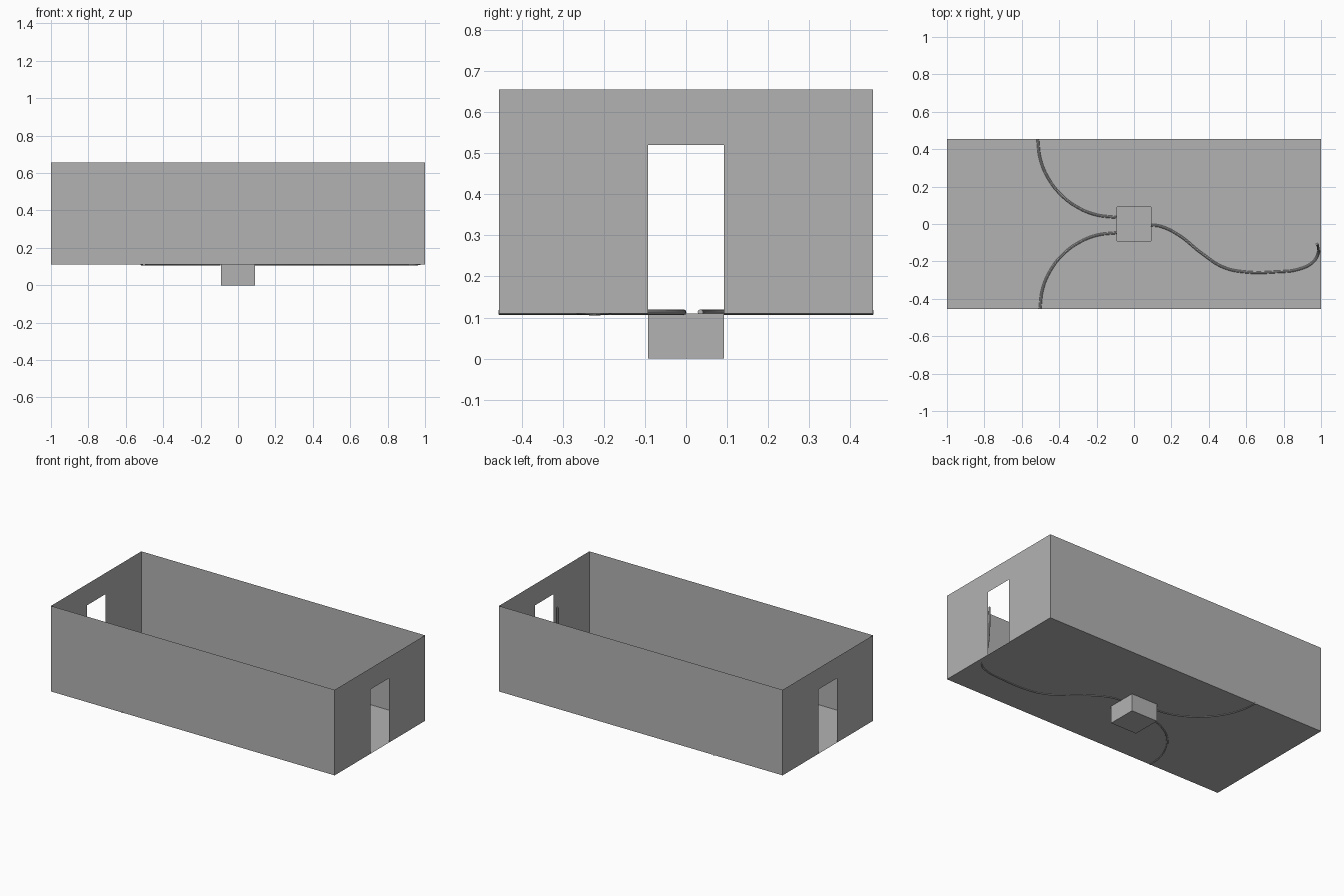
import bpy, bmesh, math

if "Cube" in bpy.data.objects:
    bpy.data.objects.remove(bpy.data.objects["Cube"])

L, W = 1.0, 0.455            # half length and half width of the room
FLOOR, TOP = 0.11, 0.655     # floor and wall-top heights
D, DOOR_TOP = 0.092, 0.52    # half width of doors and pit, door height

grey = bpy.data.materials.new("plain grey")
grey.diffuse_color = (0.45, 0.45, 0.45, 1)
grey.use_nodes = True
grey.node_tree.nodes["Principled BSDF"].inputs["Base Color"].default_value = grey.diffuse_color


def sheet(name, faces):
    """Thin single-surface part from a few polygons."""
    bm = bmesh.new()
    for f in faces:
        bm.faces.new([bm.verts.new(p) for p in f])
    bmesh.ops.remove_doubles(bm, verts=bm.verts, dist=1e-5)
    bmesh.ops.recalc_face_normals(bm, faces=bm.faces)
    me = bpy.data.meshes.new(name)
    bm.to_mesh(me)
    bm.free()
    me.materials.append(grey)
    ob = bpy.data.objects.new(name, me)
    bpy.context.collection.objects.link(ob)
    return ob


def corners(hx, hy, z):
    return [(-hx, -hy, z), (hx, -hy, z), (hx, hy, z), (-hx, hy, z)]


def ring(a, b):
    """Quads joining two four-point loops."""
    return [(a[i], a[(i + 1) % 4], b[(i + 1) % 4], b[i]) for i in range(4)]


def cable(name, pts, radius=0.007):
    cu = bpy.data.curves.new(name, 'CURVE')
    cu.dimensions = '3D'
    cu.bevel_depth = radius
    cu.bevel_resolution = 2
    cu.resolution_u = 8
    cu.use_fill_caps = True
    sp = cu.splines.new('BEZIER')
    sp.bezier_points.add(len(pts) - 1)
    for bp, p in zip(sp.bezier_points, pts):
        bp.co = p
        bp.handle_left_type = bp.handle_right_type = 'AUTO'
    cu.materials.append(grey)
    ob = bpy.data.objects.new(name, cu)
    bpy.context.collection.objects.link(ob)
    bpy.ops.object.select_all(action='DESELECT')
    ob.select_set(True)
    bpy.context.view_layer.objects.active = ob
    bpy.ops.object.convert(target='MESH')
    bpy.ops.object.shade_smooth_by_angle()


# floor with a square opening, and the pit sunk below it
rim = corners(D, D, FLOOR)
base = corners(D, D, 0)
sheet("floor", ring(corners(L, W, FLOOR), rim))
sheet("floor_pit", ring(rim, base) + [base])

# long walls
for name, y in (("front_wall", -W), ("back_wall", W)):
    sheet(name, [[(-L, y, FLOOR), (L, y, FLOOR), (L, y, TOP), (-L, y, TOP)]])

# end walls with doorways
outline = [(-W, FLOOR), (-D, FLOOR), (-D, DOOR_TOP), (D, DOOR_TOP),
           (D, FLOOR), (W, FLOOR), (W, TOP), (-W, TOP)]
for name, x in (("left_end_wall", -L), ("right_end_wall", L)):
    sheet(name, [[(x, y, z) for y, z in outline]])

# two quarter-circle cables from the pit to the long walls
CZ = 0.113
for name, cx, cy, r, s in (("back_cable", -0.095, W, 0.42, 1),
                           ("front_cable", -0.095, -W, 0.408, -1)):
    arc = []
    for i in range(7):
        a = math.pi / 2 * i / 6
        arc.append((cx - r * math.cos(a), cy - s * r * math.sin(a), CZ))
    cable(name, arc)

# winding cable that climbs the wall beside the right doorway
cable("door_cable", [(0.09, -0.006, CZ), (0.14, -0.012, CZ), (0.24, -0.06, CZ),
                     (0.36, -0.155, CZ), (0.48, -0.232, CZ), (0.60, -0.257, CZ),
                     (0.76, -0.256, CZ), (0.88, -0.242, CZ), (0.955, -0.205, CZ),
                     (0.984, -0.160, 0.125), (0.984, -0.125, 0.165),
                     (0.981, -0.112, 0.24), (0.979, -0.108, 0.34),
                     (0.978, -0.107, 0.435)])
